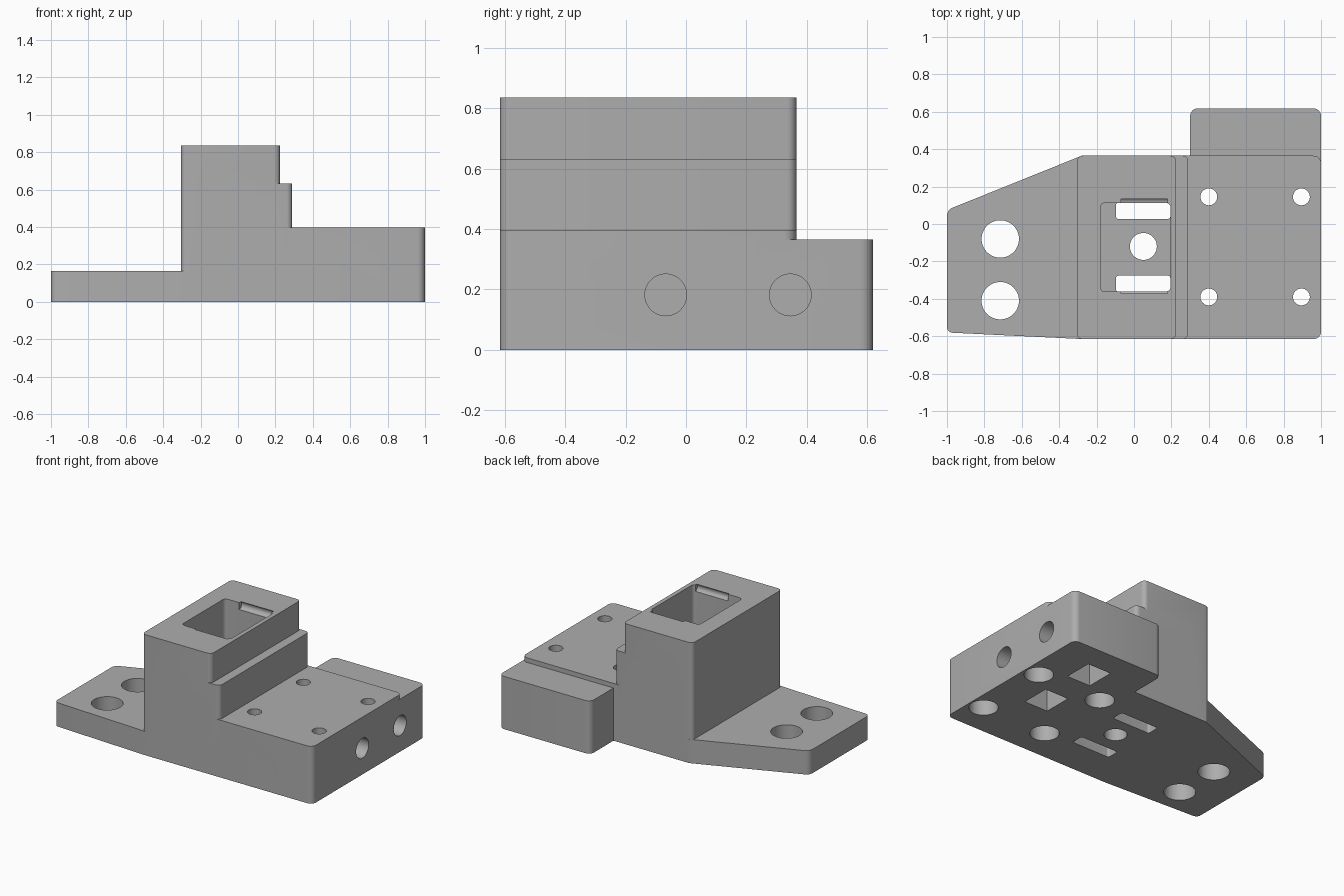
import bpy, bmesh, math

if "Cube" in bpy.data.objects:
    bpy.data.objects.remove(bpy.data.objects["Cube"])

grey = bpy.data.materials.new("plain grey")
grey.use_nodes = True
colour = (0.42, 0.42, 0.42, 1)
grey.diffuse_color = colour
grey.node_tree.nodes["Principled BSDF"].inputs["Base Color"].default_value = colour


def prism(name, points, z0, z1, rounded=None, radius=0.04):
    """Extrude a plan outline, rounding the vertical edges accepted by the rule."""
    bm = bmesh.new()
    face = bm.faces.new([bm.verts.new((x, y, z0)) for x, y in points])
    top = bmesh.ops.extrude_face_region(bm, geom=[face])["geom"]
    for v in top:
        if isinstance(v, bmesh.types.BMVert):
            v.co.z = z1
    bmesh.ops.recalc_face_normals(bm, faces=bm.faces)
    if rounded:
        edges = [e for e in bm.edges
                 if abs(e.verts[0].co.z - e.verts[1].co.z) > 0.01 and rounded(e.verts[0].co)]
        bmesh.ops.bevel(bm, geom=edges, offset=radius, segments=6, profile=0.5, affect='EDGES')
    mesh = bpy.data.meshes.new(name)
    bm.to_mesh(mesh)
    bm.free()
    mesh.materials.append(grey)
    obj = bpy.data.objects.new(name, mesh)
    bpy.context.collection.objects.link(obj)
    return obj


def box(name, x0, x1, y0, y1, z0, z1, rounded=None, radius=0.04):
    return prism(name, [(x0, y0), (x1, y0), (x1, y1), (x0, y1)], z0, z1, rounded, radius)


def rod(name, centre, radius, length, along_x=False):
    bpy.ops.mesh.primitive_cylinder_add(vertices=48, radius=radius, depth=length, location=centre,
                                        rotation=(0, math.pi / 2 if along_x else 0, 0))
    obj = bpy.context.object
    obj.name = name
    obj.data.materials.append(grey)
    return obj


def combine(target, tool, operation):
    mod = target.modifiers.new(tool.name, 'BOOLEAN')
    mod.operation = operation
    mod.solver = 'EXACT'
    mod.object = tool
    bpy.context.view_layer.objects.active = target
    bpy.ops.object.modifier_apply(modifier=mod.name)
    bpy.data.objects.remove(tool)


FRONT, BACK = -0.615, 0.365
everywhere = lambda co: True

# Solid parts: base, stepped tower, rear block and tapered flange
bracket = box("mounting_bracket", -0.2, 1, FRONT, BACK, 0, 0.397, lambda co: co.x > 0.9)
combine(bracket, box("tower", -0.305, 0.225, FRONT, BACK, 0, 0.835, everywhere, 0.03), 'UNION')
combine(bracket, box("tower_step", -0.15, 0.29, FRONT, BACK, 0, 0.632,
                     lambda co: co.x > 0, 0.03), 'UNION')
combine(bracket, box("rear_block", 0.3, 1, FRONT, 0.618, 0, 0.365,
                     lambda co: co.y > 0 or co.x > 0.9), 'UNION')
outline = [(-1, -0.58), (-0.28, FRONT), (0, FRONT), (0, BACK), (-0.28, BACK), (-1, 0.075)]
combine(bracket, prism("flange", outline, 0, 0.165, lambda co: co.x < -0.9, 0.03), 'UNION')

# Tower pocket with two floor slots and a central hole
cutters = [box("pocket", -0.18, 0.195, -0.362, 0.113, 0.2, 1, everywhere, 0.025),
           rod("pocket_hole", (0.05, -0.12, 0.2), 0.072, 1)]
for y in (-0.319, 0.07):
    cutters.append(box("slot", -0.097, 0.195, y - 0.043, y + 0.043, -0.1, 0.5, everywhere, 0.015))

# Rounded clip grooves along the pocket rim
for y in (-0.353, 0.113):
    cutters.append(rod("clip_groove", (0.055, y, 0.815), 0.028, 0.25, True))

# Flange holes
for y in (-0.41, -0.08):
    cutters.append(rod("flange_hole", (-0.715, y, 0.1), 0.1, 0.5))

# Screw holes with wide recesses underneath
for x in (0.4, 0.895):
    for y in (-0.39, 0.145):
        cutters.append(rod("screw_hole", (x, y, 0.2), 0.045, 0.6))
        cutters.append(rod("screw_recess", (x, y, 0.05), 0.092, 0.4))

# Side holes meeting square nut traps
for y in (-0.067, 0.345):
    cutters.append(rod("side_hole", (0.8, y, 0.182), 0.069, 0.6, True))
    cutters.append(box("nut_trap", 0.565, 0.745, y - 0.1, y + 0.1, -0.1, 0.285))

for cutter in cutters:
    combine(bracket, cutter, 'DIFFERENCE')

bpy.ops.object.select_all(action='DESELECT')
bracket.select_set(True)
bpy.context.view_layer.objects.active = bracket
bpy.ops.object.shade_smooth_by_angle(angle=math.radians(30))
